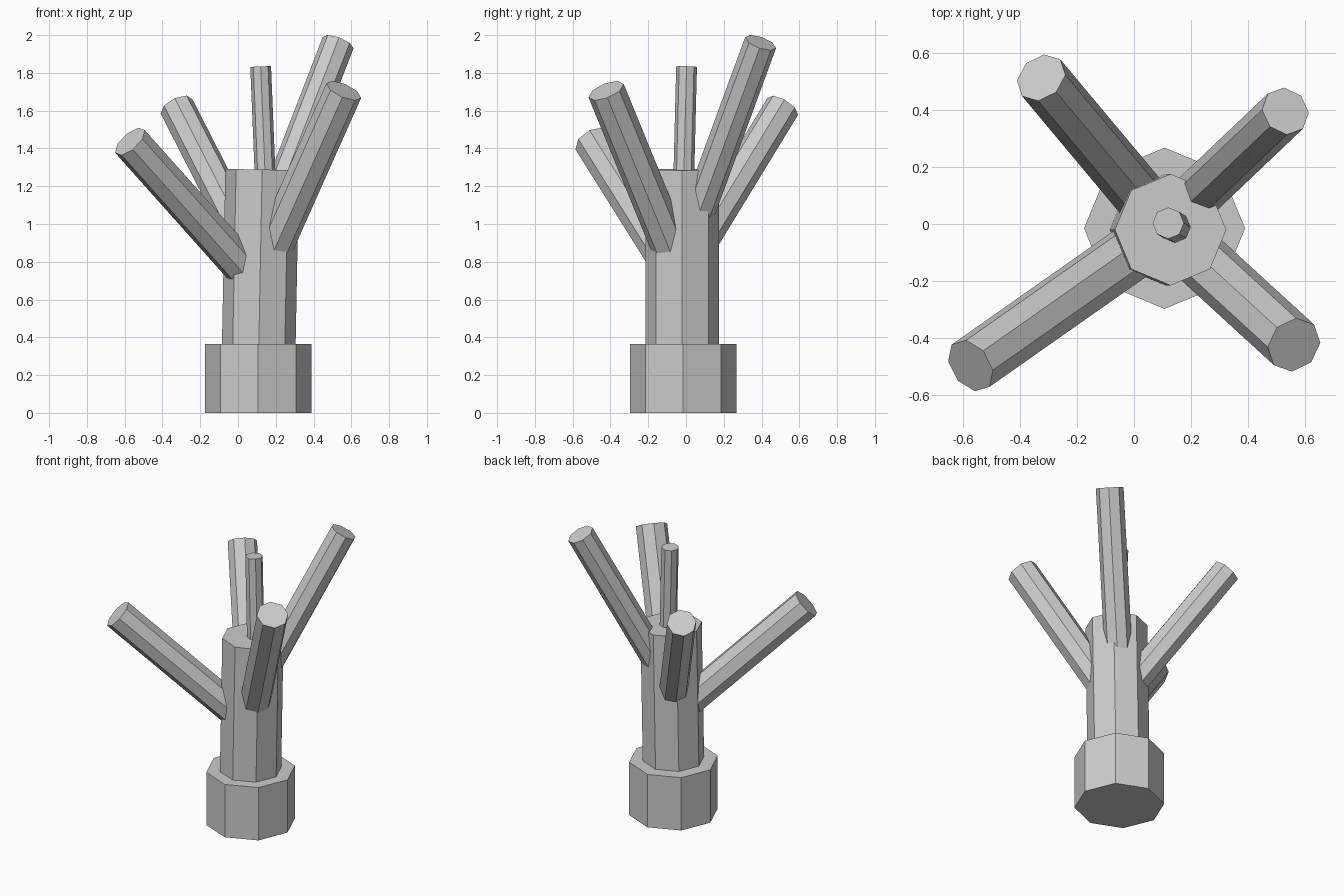
import bpy
from mathutils import Vector

if "Cube" in bpy.data.objects:
    bpy.data.objects.remove(bpy.data.objects["Cube"])


def rod(name, start, end, radius, sides=8):
    """Straight flat-sided cylinder between two points."""
    start, end = Vector(start), Vector(end)
    axis = end - start
    bpy.ops.mesh.primitive_cylinder_add(vertices=sides, radius=radius, depth=axis.length)
    ob = bpy.context.object
    ob.name = name
    ob.rotation_mode = 'QUATERNION'
    ob.rotation_quaternion = Vector((0, 0, 1)).rotation_difference(axis)
    ob.location = (start + end) / 2
    return ob


# Flared foot and slightly leaning trunk
rod("base", (0.107, -0.015, 0), (0.107, -0.015, 0.365), 0.282)
rod("trunk", (0.105, -0.02, 0.1), (0.128, -0.02, 1.288), 0.195)

# Thin central shoot
rod("top_shoot", (0.146, -0.013, 1.2), (0.12, 0.003, 1.833), 0.055)

# Four slanted branches growing from the trunk axis
branches = {
    "branch_back_left": ((0.12, -0.02, 0.75), (-0.325, 0.512, 1.622), 0.093),
    "branch_back_right": ((0.125, 0.01, 0.91), (0.53, 0.395, 1.96), 0.087),
    "branch_front_left": ((0.113, -0.015, 0.67), (-0.572, -0.496, 1.437), 0.1),
    "branch_front_right": ((0.12, -0.02, 0.72), (0.56, -0.423, 1.706), 0.1),
}
for name, (start, end, radius) in branches.items():
    rod(name, start, end, radius)
